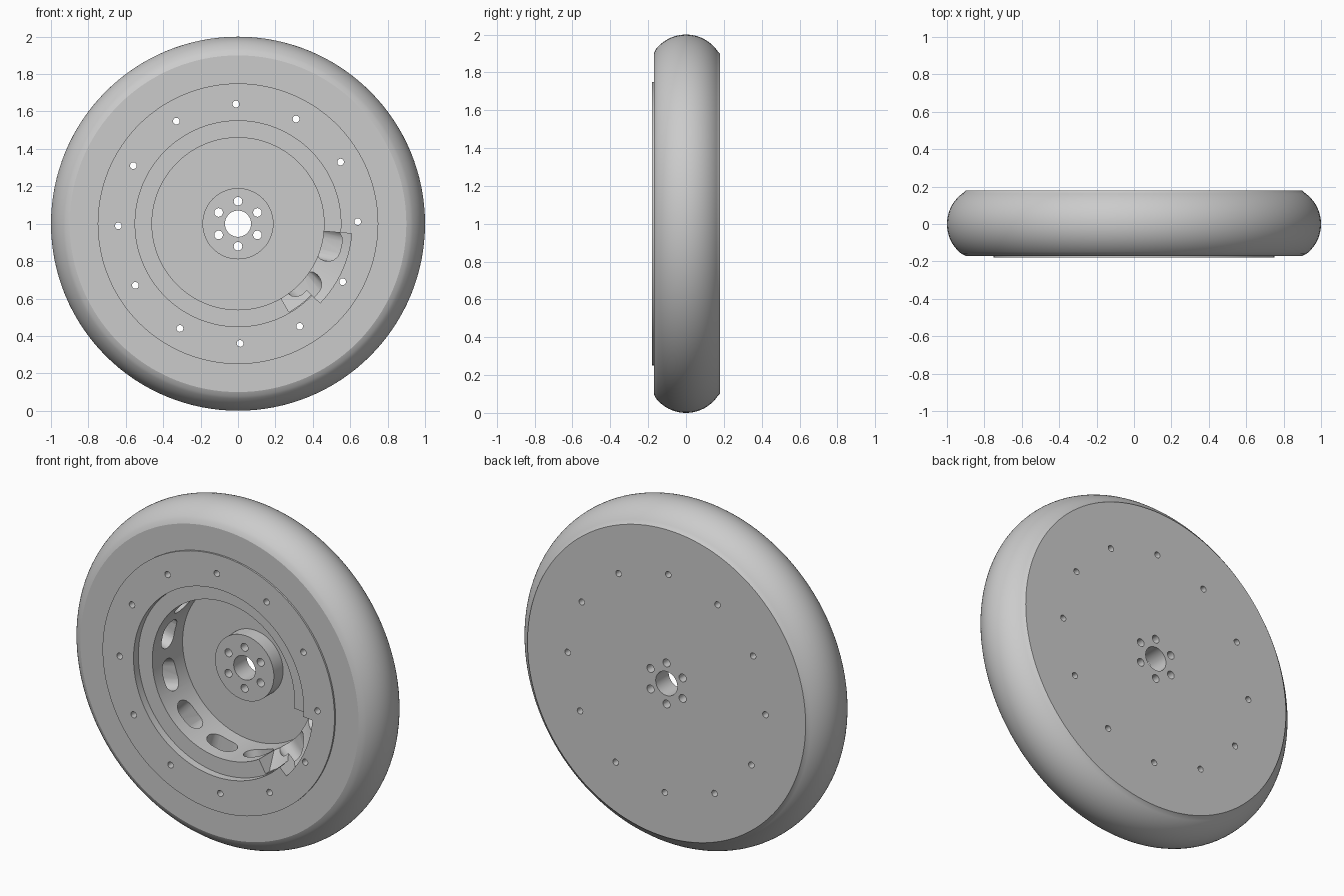
import bpy, bmesh
from math import sin, cos, pi, radians, asin
from mathutils import Matrix, Vector

cube = bpy.data.objects.get("Cube")
if cube:
    bpy.data.objects.remove(cube, do_unlink=True)

grey = bpy.data.materials.new("light_grey")
grey.use_nodes = True
color = (0.6, 0.6, 0.6, 1)
grey.diffuse_color = color
grey.node_tree.nodes["Principled BSDF"].inputs["Base Color"].default_value = color

CENTRE = Vector((0, 0, 1))


def finish(bm, name):
    bmesh.ops.recalc_face_normals(bm, faces=bm.faces)
    mesh = bpy.data.meshes.new(name)
    bm.to_mesh(mesh)
    bm.free()
    mesh.materials.append(grey)
    obj = bpy.data.objects.new(name, mesh)
    obj.location = CENTRE
    bpy.context.collection.objects.link(obj)
    return obj


def lathe(name, profile, start=0, end=360, steps=128):
    """Turn a closed (radius, y) profile about the axle; cap partial turns."""
    bm = bmesh.new()
    full = end - start == 360
    rings = []
    for i in range(steps if full else steps + 1):
        a = radians(start + (end - start) * i / steps)
        rings.append([bm.verts.new((r * cos(a), y, r * sin(a))) for r, y in profile])
    n = len(profile)
    for i in range(steps):
        p, q = rings[i], rings[(i + 1) % len(rings)]
        for j in range(n):
            k = (j + 1) % n
            bm.faces.new((p[j], p[k], q[k], q[j]))
    if not full:
        bm.faces.new(rings[0])
        bm.faces.new(rings[-1])
    return finish(bm, name)


def add_holes(bm, count, radius, circle, phase):
    """Cylinders parallel to the axle, spaced on a bolt circle."""
    for i in range(count):
        a = radians(phase) + 2 * pi * i / count
        place = Matrix.Translation((circle * cos(a), 0, circle * sin(a)))
        bmesh.ops.create_cone(bm, cap_ends=True, segments=24, radius1=radius,
                              radius2=radius, depth=1,
                              matrix=place @ Matrix.Rotation(pi / 2, 4, 'X'))


def add_slot(bm, angle, inner, outer, half_len, half_width):
    """Rounded slot pushed radially through the drum wall."""
    ends = []
    for x in (inner, outer):
        ring = []
        for side in (1, -1):
            for i in range(9):
                t = pi * i / 8
                ring.append((x, side * half_width * cos(t),
                             side * (half_len - half_width + half_width * sin(t))))
        turn = Matrix.Rotation(-angle, 3, 'Y')
        ends.append([bm.verts.new(turn @ Vector(p)) for p in ring])
    a, b = ends
    bm.faces.new(a)
    bm.faces.new(b)
    for i in range(len(a)):
        j = (i + 1) % len(a)
        bm.faces.new((a[i], a[j], b[j], b[i]))


def cut(target, cutter):
    mod = target.modifiers.new("cut", 'BOOLEAN')
    mod.operation = 'DIFFERENCE'
    mod.solver = 'EXACT'
    mod.object = cutter
    bpy.context.view_layer.objects.active = target
    bpy.ops.object.modifier_apply(modifier=mod.name)
    bpy.data.objects.remove(cutter, do_unlink=True)


# Tyre: rounded crown outside the flat rim
EDGE, FRONT, BACK = 0.9, -0.17, 0.18
R = 0.203
sweep = [asin(FRONT / R), asin(BACK / R)]
crown = [(1 - R + R * cos(t), R * sin(t)) for t in
         [sweep[0] + (sweep[1] - sweep[0]) * i / 24 for i in range(25)]]
crown[0], crown[-1] = (EDGE, FRONT), (EDGE, BACK)
tyre = lathe("tyre", crown)

# Wheel body: back disc, raised front ring, stepped drum and central boss
body = lathe("wheel_body", [
    (0.07, BACK), (EDGE, BACK), (EDGE, FRONT), (0.75, FRONT), (0.75, -0.18),
    (0.55, -0.18), (0.55, -0.135), (0.46, -0.135), (0.46, 0.145),
    (0.19, 0.145), (0.19, 0.06), (0.07, 0.06)])

# Ramped notches in the drum lip
cut(body, lathe("notch", [(0.44, -0.3), (0.61, -0.3), (0.61, -0.1), (0.44, 0.06)],
                -44, -5, 24))
cut(body, lathe("notch_end", [(0.44, -0.3), (0.545, -0.3), (0.545, -0.1), (0.44, 0.03)],
                -60, -42, 12))

# Slots around the drum wall
bm = bmesh.new()
for i in range(12):
    add_slot(bm, radians(-13 + 30 * i), 0.42, 0.6, 0.09, 0.058)
cut(body, finish(bm, "slots"))

# Bolt holes in the ring and in the boss
bm = bmesh.new()
add_holes(bm, 12, 0.018, 0.64, 1)
add_holes(bm, 6, 0.023, 0.12, 30)
cut(body, finish(bm, "holes"))

for obj in (tyre, body):
    bpy.ops.object.select_all(action='DESELECT')
    obj.select_set(True)
    bpy.context.view_layer.objects.active = obj
    bpy.ops.object.shade_smooth_by_angle(angle=radians(30))
